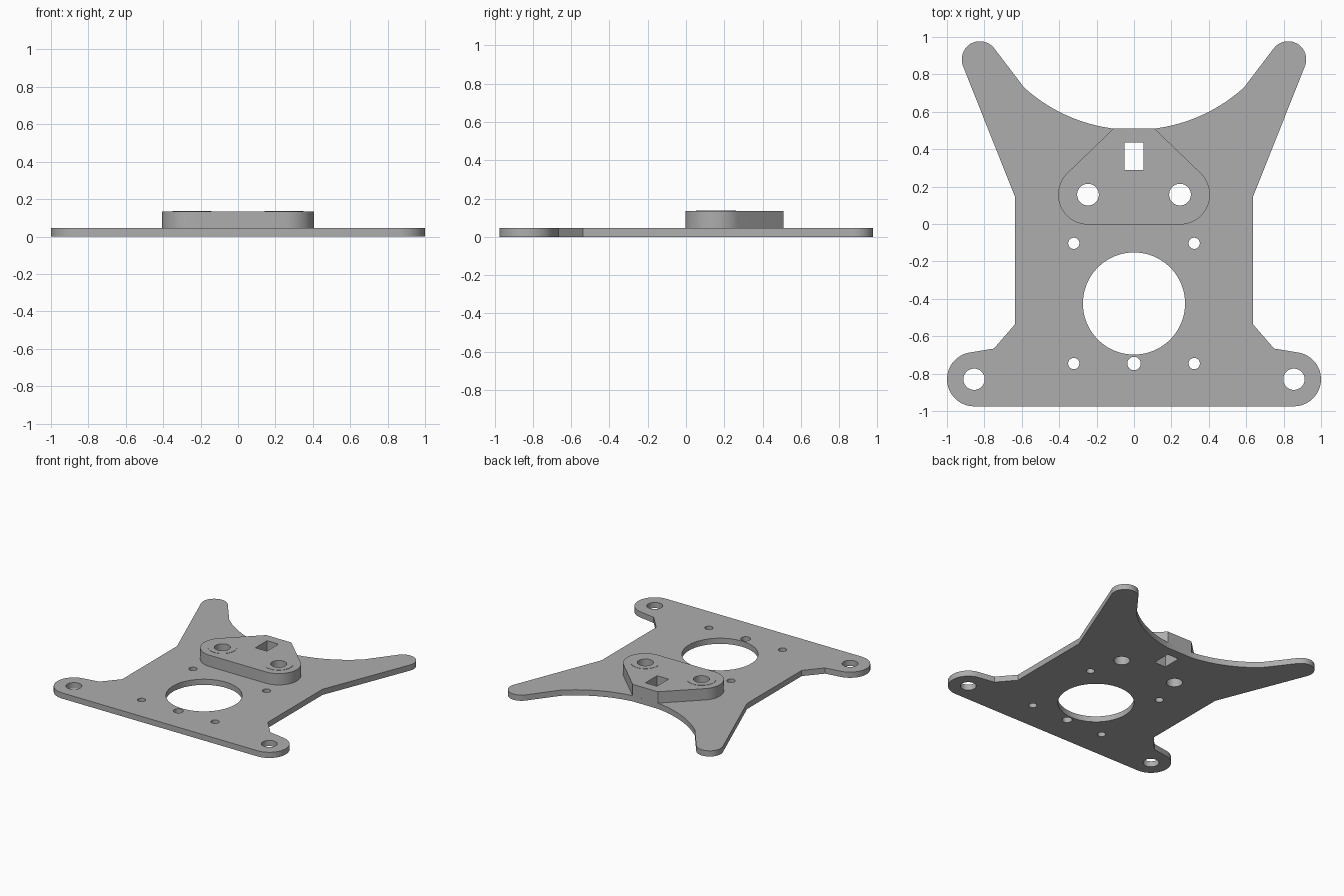
import bpy, bmesh
from math import sin, cos, radians, atan2, degrees, hypot

if "Cube" in bpy.data.objects:
    bpy.data.objects.remove(bpy.data.objects["Cube"], do_unlink=True)

PLATE, TOP = 0.045, 0.135
grey = bpy.data.materials.new("plain grey")
grey.use_nodes = True
colour = (0.42, 0.42, 0.42, 1)
grey.diffuse_color = colour
grey.node_tree.nodes["Principled BSDF"].inputs["Base Color"].default_value = colour


def arc(cx, cy, r, a0, a1, n=20):
    """Points on an arc, angles in degrees."""
    return [(cx + r * cos(radians(a0 + (a1 - a0) * i / n)),
             cy + r * sin(radians(a0 + (a1 - a0) * i / n))) for i in range(n + 1)]


def circle(cx, cy, r, n=48):
    return arc(cx, cy, r, 0, 360, n)[:-1]


def mirrored(half):
    """Close a right-hand outline with its left-hand mirror image."""
    return half + [(-x, y) for x, y in reversed(half)]


def slab(name, loops, z0, z1):
    """Extrude an outline with holes between two heights."""
    curve = bpy.data.curves.new(name, "CURVE")
    curve.dimensions, curve.fill_mode = "2D", "BOTH"
    curve.extrude = (z1 - z0) / 2
    for loop in loops:
        s = curve.splines.new("POLY")
        s.points.add(len(loop) - 1)
        for p, (x, y) in zip(s.points, loop):
            p.co = (x, y, 0, 1)
        s.use_cyclic_u = True
    tmp = bpy.data.objects.new(name + "_outline", curve)
    bpy.context.collection.objects.link(tmp)
    dg = bpy.context.evaluated_depsgraph_get()
    mesh = bpy.data.meshes.new_from_object(tmp.evaluated_get(dg))
    bpy.data.objects.remove(tmp, do_unlink=True)
    bm = bmesh.new()
    bm.from_mesh(mesh)
    bmesh.ops.translate(bm, verts=bm.verts, vec=(0, 0, (z0 + z1) / 2))
    bmesh.ops.remove_doubles(bm, verts=bm.verts, dist=1e-5)
    bmesh.ops.recalc_face_normals(bm, faces=bm.faces)
    bm.to_mesh(mesh)
    bm.free()
    mesh.materials.clear()
    mesh.materials.append(grey)
    obj = bpy.data.objects.new(name, mesh)
    bpy.context.collection.objects.link(obj)
    bpy.ops.object.select_all(action="DESELECT")
    obj.select_set(True)
    bpy.context.view_layer.objects.active = obj
    bpy.ops.object.shade_smooth_by_angle(angle=radians(30))
    return obj


# Holes shared by the plate and the raised block
bolt_holes = [circle(s * 0.246, 0.157, 0.058) for s in (-1, 1)]
slot = mirrored([(0.05, 0.29), (0.05, 0.436)])

# Base plate: foot lug, waist, long rear arm, concave rear edge
cy = 1.379
start = degrees(atan2(0.73 - cy, 0.588))
end = degrees(atan2(0.51 - cy, 0.11))
outline = mirrored(
    arc(0.855, -0.83, 0.145, -90, 77)
    + [(0.749, -0.666), (0.637, -0.537), (0.637, 0.147)]
    + arc(0.824, 0.88, 0.097, -21, 142)
    + arc(0, cy, hypot(0.588, 0.73 - cy), start, end, 24))
plate_holes = [circle(0, -0.425, 0.273, 96), circle(0, -0.746, 0.036)]
for s in (-1, 1):
    plate_holes.append(circle(s * 0.855, -0.83, 0.057))
    plate_holes += [circle(s * 0.322, y, 0.03) for y in (-0.103, -0.746)]
slab("base_plate", [outline, slot] + bolt_holes + plate_holes, 0, PLATE)

# Raised mounting block with rounded front corners
block = mirrored(arc(0.246, 0.157, 0.16, -90, 45) + [(0.11, 0.51)])
slab("mounting_block", [block, slot] + bolt_holes, PLATE, TOP)

# Very thin raised seats around the bolt holes
for side, s in (("right", -1), ("left", 1)):
    slab(side + "_bolt_seat", [circle(s * 0.246, 0.157, 0.105),
                               circle(s * 0.246, 0.157, 0.058)], TOP, TOP + 0.002)
